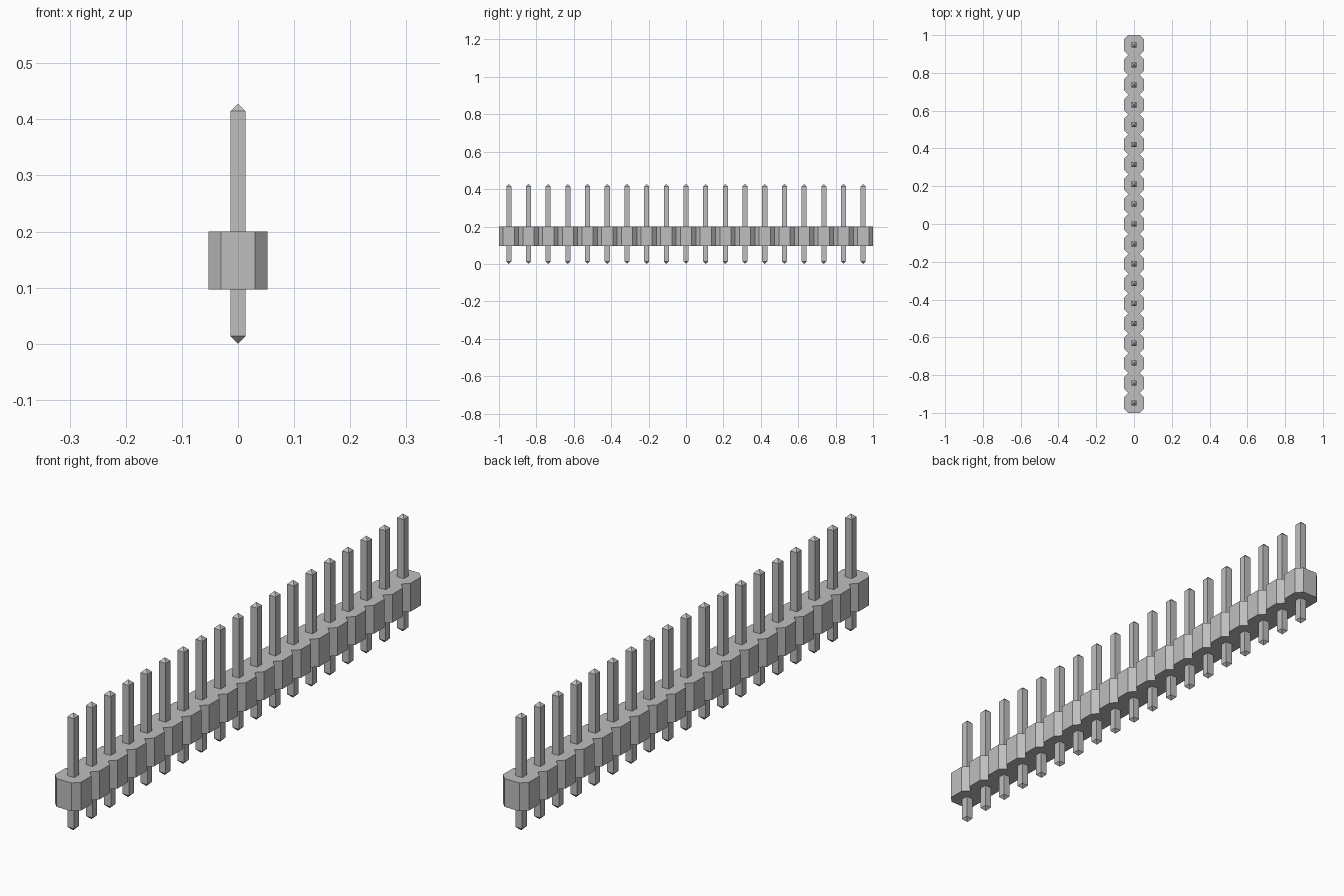
import bpy
import bmesh

if "Cube" in bpy.data.objects:
    bpy.data.objects.remove(bpy.data.objects["Cube"], do_unlink=True)

COUNT = 19
PITCH = 2 / COUNT
HALF = PITCH / 2
FLAT = 0.03          # half width of each straight side of a housing segment
BODY_Z = (0.097, 0.2)
PIN = 0.0135         # half width of a pin
PIN_TOP = 0.428

grey = bpy.data.materials.new("plain grey")
grey.use_nodes = True
color = (0.52, 0.52, 0.52, 1)
grey.diffuse_color = color
grey.node_tree.nodes["Principled BSDF"].inputs["Base Color"].default_value = color


def add_object(name, bm):
    bmesh.ops.recalc_face_normals(bm, faces=bm.faces)
    mesh = bpy.data.meshes.new(name)
    bm.to_mesh(mesh)
    bm.free()
    mesh.materials.append(grey)
    obj = bpy.data.objects.new(name, mesh)
    bpy.context.collection.objects.link(obj)
    return obj


# Housing: notched strip outline, extruded upward
side = []
for i in range(COUNT):
    y = -1 + (i + 0.5) * PITCH
    if i == 0:
        side.append((FLAT, y - HALF))
    side += [(HALF, y - FLAT), (HALF, y + FLAT), (FLAT, y + HALF)]
outline = side + [(-x, y) for x, y in reversed(side)]

bm = bmesh.new()
base = bm.faces.new([bm.verts.new((x, y, BODY_Z[0])) for x, y in outline])
top = bmesh.ops.extrude_face_region(bm, geom=[base], use_keep_orig=True)
verts = [g for g in top["geom"] if isinstance(g, bmesh.types.BMVert)]
bmesh.ops.translate(bm, verts=verts, vec=(0, 0, BODY_Z[1] - BODY_Z[0]))
add_object("housing", bm)

# Pins: square bars with pointed ends, repeated along the strip
bm = bmesh.new()
corners = [(-PIN, -PIN), (PIN, -PIN), (PIN, PIN), (-PIN, PIN)]
low = [bm.verts.new((x, y, PIN)) for x, y in corners]
high = [bm.verts.new((x, y, PIN_TOP - PIN)) for x, y in corners]
bottom_tip = bm.verts.new((0, 0, 0))
top_tip = bm.verts.new((0, 0, PIN_TOP))
for i in range(4):
    j = (i + 1) % 4
    bm.faces.new((low[i], low[j], high[j], high[i]))
    bm.faces.new((low[j], low[i], bottom_tip))
    bm.faces.new((high[i], high[j], top_tip))
pins = add_object("pins", bm)
pins.location.y = -1 + HALF
array = pins.modifiers.new("row", 'ARRAY')
array.count = COUNT
array.use_relative_offset = False
array.use_constant_offset = True
array.constant_offset_displace = (0, PITCH, 0)
